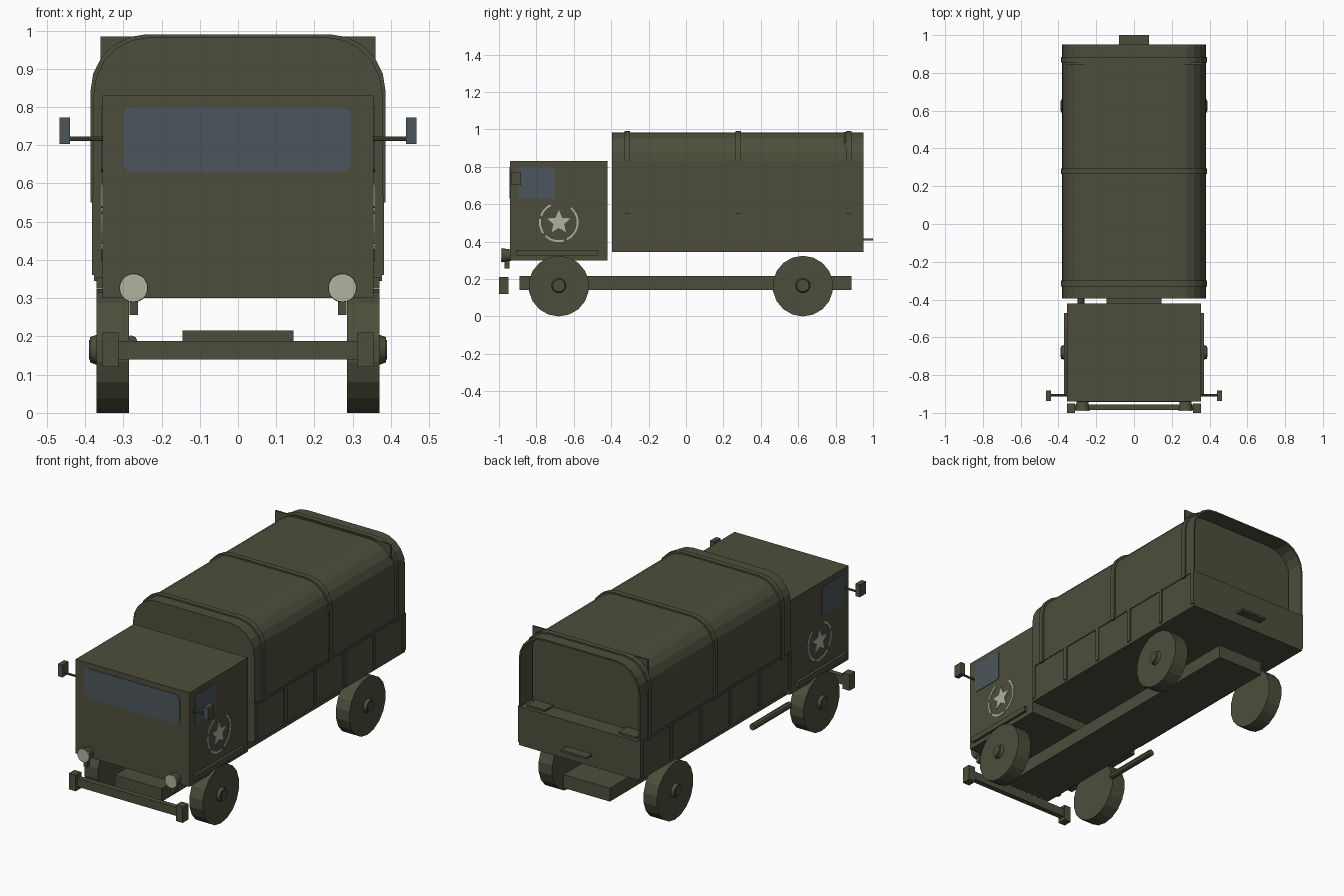
import bpy, bmesh, math
from mathutils import Vector

if "Cube" in bpy.data.objects:
    bpy.data.objects.remove(bpy.data.objects["Cube"])


def mat(name, col):
    m = bpy.data.materials.new(name)
    m.diffuse_color = (*col, 1)
    m.use_nodes = True
    m.node_tree.nodes["Principled BSDF"].inputs["Base Color"].default_value = m.diffuse_color
    return m


OLIVE = mat("olive_drab", (0.076, 0.076, 0.046))
GLASS = mat("window_glass", (0.074, 0.093, 0.107))
PALE = mat("pale_paint", (0.445, 0.445, 0.352))


def finish(name, bm, m):
    bmesh.ops.recalc_face_normals(bm, faces=bm.faces)
    me = bpy.data.meshes.new(name)
    bm.to_mesh(me)
    bm.free()
    me.materials.append(m)
    ob = bpy.data.objects.new(name, me)
    bpy.context.collection.objects.link(ob)
    return ob


def box(name, x0, x1, y0, y1, z0, z1, m=OLIVE):
    bm = bmesh.new()
    bmesh.ops.create_cube(bm, size=1)
    for v in bm.verts:
        v.co = Vector((x0 + (v.co.x + .5) * (x1 - x0),
                       y0 + (v.co.y + .5) * (y1 - y0),
                       z0 + (v.co.z + .5) * (z1 - z0)))
    return finish(name, bm, m)


def prism(name, pts, axis, a, b, m=OLIVE):
    """Extrude a 2D outline: axis 'x' takes (y,z) points, axis 'y' takes (x,z)."""
    bm = bmesh.new()
    put = (lambda p, t: (t, p[0], p[1])) if axis == 'x' else (lambda p, t: (p[0], t, p[1]))
    f = bm.faces.new([bm.verts.new(put(p, a)) for p in pts])
    ext = bmesh.ops.extrude_face_region(bm, geom=[f])
    d = Vector(put((0, 0), b - a))
    bmesh.ops.translate(bm, vec=d, verts=[g for g in ext['geom'] if isinstance(g, bmesh.types.BMVert)])
    return finish(name, bm, m)


def tube(name, a, b, r0, r1, n, m=OLIVE):
    a, b = Vector(a), Vector(b)
    bm = bmesh.new()
    bmesh.ops.create_cone(bm, cap_ends=True, segments=n, radius1=r0, radius2=r1, depth=(b - a).length)
    q = (b - a).to_track_quat('Z', 'Y')
    for v in bm.verts:
        v.co = q @ v.co + (a + b) / 2
    ob = finish(name, bm, m)
    if n >= 16 and r0 < 0.1:
        for p in ob.data.polygons:
            p.use_smooth = len(p.vertices) == 4
        ob.data.set_sharp_from_angle(angle=math.radians(40))
    return ob


def rounded(x0, x1, z0, z1, r):
    pts = []
    for cx, cz, s in ((x1 - r, z1 - r, 0), (x0 + r, z1 - r, 90), (x0 + r, z0 + r, 180), (x1 - r, z0 + r, 270)):
        for k in range(4):
            t = math.radians(s + 30 * k)
            pts.append((cx + r * math.cos(t), cz + r * math.sin(t)))
    return pts


def arch(w, h, z0):
    """Open arch outline from right foot over the roof to left foot."""
    right = [(w, z0)]
    for k in range(6):
        t = math.radians(18 * k)
        right.append((w - .145 + .145 * math.cos(t), h - .15 + .15 * math.sin(t)))
    return right + [(-x, z) for x, z in reversed(right)]


# Chassis, cab and cargo bed
box("chassis", -.145, .145, -.89, .885, .14, .215)
box("cab", -.355, .355, -.94, -.42, .30, .83)
box("cargo_bed", -.376, .376, -.395, .95, .345, .562)
prism("windshield", rounded(-.30, .295, .63, .80, .025), 'y', -.943, -.939, GLASS)

# Canopy shell, open at the rear, with front and recessed rear panels
prism("canopy", arch(.378, .982, .56) + arch(.370, .974, .56)[::-1], 'y', -.395, .95)
prism("canopy_front", arch(.374, .978, .56), 'y', -.394, -.384)
box("canopy_rear_panel", -.36, .36, .845, .855, .50, .985)
for i, y in enumerate((-.315, .28, .87)):
    prism(f"canopy_rib_{i}", arch(.386, .99, .55) + arch(.374, .978, .55)[::-1], 'y', y - .015, y + .015)

# Bumper, tailgate step and exhaust
box("bumper_bar", -.315, .315, -.985, -.955, .14, .188)
box("tailgate_step", -.08, .08, .945, 1.0, .405, .416)
tube("exhaust_pipe", (-.28, -.52, .185), (-.28, -.19, .185), .018, .018, 8)

for s, side in ((1, "right"), (-1, "left")):
    def sbox(name, x0, x1, *rest):
        a, b = sorted((s * x0, s * x1))
        return box(f"{name}_{side}", a, b, *rest)

    sbox("bumper_end", .312, .355, -1.0, -.95, .12, .21)
    sbox("cab_sill", .35, .37, -.91, -.47, .325, .355)
    sbox("bench_end", .23, .34, .85, .93, .55, .573)
    sbox("bed_top_rail", .37, .381, -.395, .95, .555, .568)
    for i in range(6):
        y = -.382 + i * .264
        sbox(f"bed_stake_{i}", .37, .382, y - .012, y + .012, .36, .565)

    # Wheels and hubs
    for nm, y in (("front", -.68), ("rear", .625)):
        tube(f"{nm}_wheel_{side}", (s * .285, y, .162), (s * .37, y, .162), .162, .162, 18)
        tube(f"{nm}_hub_{side}", (s * .365, y, .165), (s * .387, y, .165), .041, .033, 16)
        tube(f"{nm}_hub_cap_{side}", (s * .386, y, .165), (s * .390, y, .165), .025, .025, 12)

    # Headlights with brackets
    tube(f"headlight_{side}", (s * .273, -.935, .327), (s * .273, -.985, .327), .030, .038, 20)
    tube(f"headlight_lens_{side}", (s * .273, -.984, .327), (s * .273, -.989, .327), .037, .037, 20, PALE)
    sbox("headlight_bracket", .262, .284, -.97, -.945, .256, .31)

    # Mirrors
    tube(f"mirror_arm_{side}", (s * .35, -.907, .717), (s * .445, -.907, .717), .006, .006, 8)
    sbox("mirror", .44, .467, -.932, -.882, .703, .773)
    sbox("mirror_glass", .44, .467, -.936, -.931, .703, .773, GLASS)

    # Side window, star and broken ring painted on the cab
    xa, xb = s * .354, s * .358
    prism(f"side_window_{side}", rounded(-.895, -.70, .63, .80, .015), 'x', xa, xb, GLASS)
    star = []
    for k in range(10):
        t, r = math.radians(90 + 36 * k), (.066, .030)[k % 2]
        star.append((-.68 + r * math.cos(t), .503 + r * math.sin(t)))
    prism(f"star_{side}", star, 'x', xa, xb, PALE)
    for i, (a0, a1) in enumerate(((-65, 50), (115, 160), (170, 215), (225, 285))):
        outer, inner = [], []
        for k in range(9):
            t = math.radians(a0 + (a1 - a0) * k / 8)
            c, d = math.cos(t), math.sin(t)
            outer.append((-.68 + .106 * c, .503 + .106 * d))
            inner.append((-.68 + .096 * c, .503 + .096 * d))
        prism(f"star_ring_{i}_{side}", outer + inner[::-1], 'x', xa, xb, PALE)
